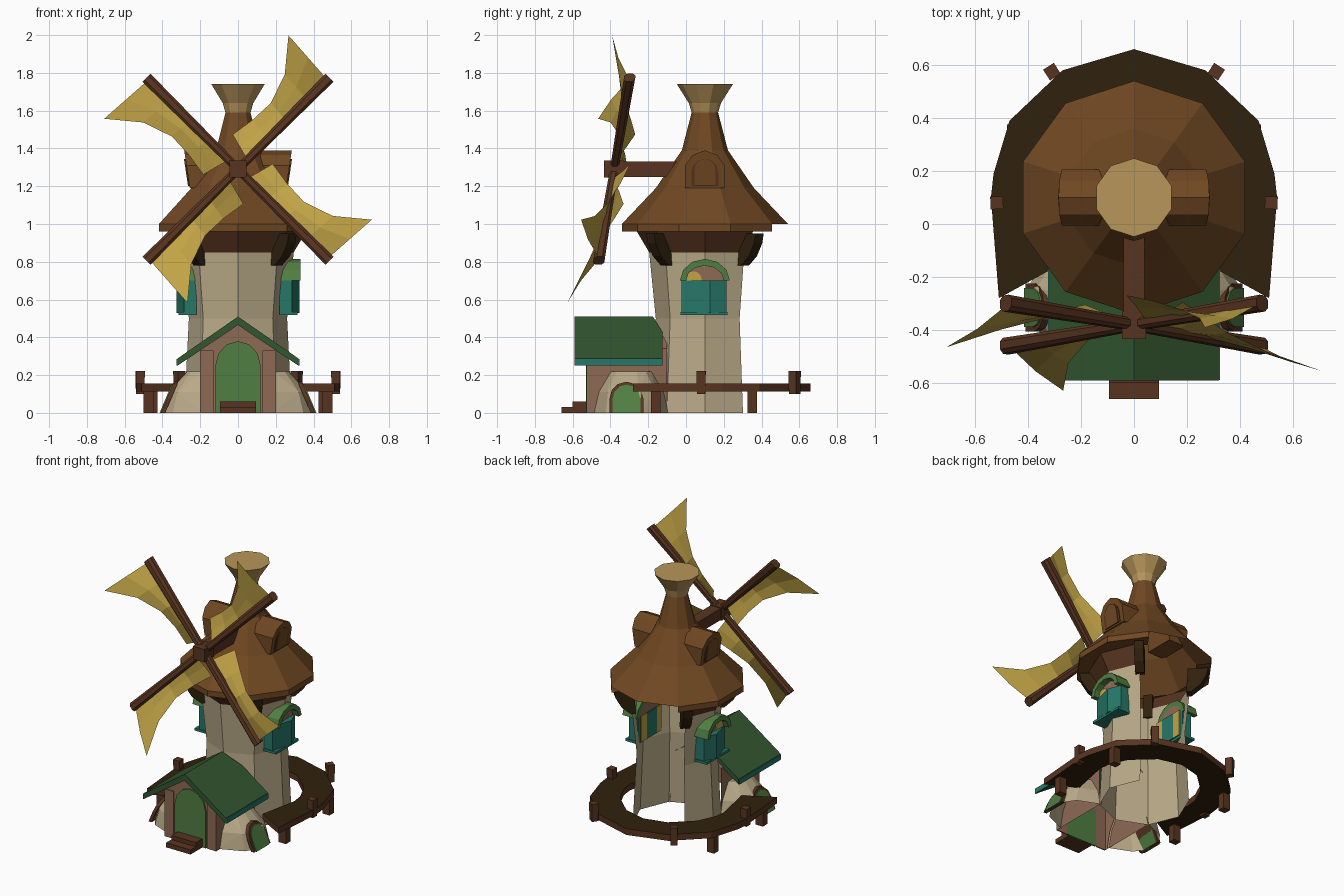
import bpy, bmesh, math
from math import sin, cos, pi, atan2

if "Cube" in bpy.data.objects:
    bpy.data.objects.remove(bpy.data.objects["Cube"])

def material(name, r, g, b):
    m = bpy.data.materials.new(name)
    lin = lambda c: (c / 255 / 12.92) if c < 10 else ((c / 255 + 0.055) / 1.055) ** 2.4
    m.diffuse_color = (lin(r), lin(g), lin(b), 1)
    m.use_nodes = True
    m.node_tree.nodes["Principled BSDF"].inputs["Base Color"].default_value = m.diffuse_color
    return m

STONE = material("pale stone", 186, 170, 136)
ROOF = material("roof brown", 112, 72, 34)
TAN = material("straw tan", 184, 150, 90)
SAIL = material("sail yellow", 194, 164, 70)
BEAM = material("timber brown", 88, 52, 32)
DECK = material("dark deck brown", 48, 33, 13)
WALL = material("clay wall", 142, 106, 84)
GREEN = material("dark green", 50, 86, 48)
LEAF = material("door green", 80, 126, 66)
TEAL = material("teal", 38, 120, 104)
CY = 0.1  # tower axis

def finish(bm, name, mats, rule=None, drop=None):
    bmesh.ops.recalc_face_normals(bm, faces=bm.faces)
    bm.normal_update()
    if drop:
        bmesh.ops.delete(bm, geom=[f for f in bm.faces if drop(f)], context='FACES')
    if rule:
        for f in bm.faces:
            f.material_index = rule(f)
    me = bpy.data.meshes.new(name)
    bm.to_mesh(me)
    bm.free()
    for m in mats:
        me.materials.append(m)
    ob = bpy.data.objects.new(name, me)
    bpy.context.collection.objects.link(ob)
    return ob

def hull(name, pts, *mats, rule=None, drop=None):
    bm = bmesh.new()
    for p in pts:
        bm.verts.new(p)
    bmesh.ops.convex_hull(bm, input=bm.verts)
    bmesh.ops.delete(bm, geom=[v for v in bm.verts if not v.link_faces], context='VERTS')
    bmesh.ops.dissolve_limit(bm, angle_limit=0.01, verts=bm.verts, edges=bm.edges)
    return finish(bm, name, mats, rule, drop)

def box(name, x0, x1, y0, y1, z0, z1, mat):
    return hull(name, [(x, y, z) for x in (x0, x1) for y in (y0, y1) for z in (z0, z1)], mat)

def prism(name, pts, axis, a, b, mat, drop=None):
    """Extrude a (side, z) outline along x or y."""
    bm = bmesh.new()
    at = (lambda d, p: (d, p[0], p[1])) if axis == 'x' else (lambda d, p: (p[0], d, p[1]))
    A = [bm.verts.new(at(a, p)) for p in pts]
    B = [bm.verts.new(at(b, p)) for p in pts]
    bm.faces.new(A)
    bm.faces.new(B)
    n = len(pts)
    for i in range(n):
        bm.faces.new((A[i], A[(i + 1) % n], B[(i + 1) % n], B[i]))
    return finish(bm, name, [mat], drop=drop)

def arc(c, w, z, h, n=6):
    return [(c + w * cos(pi * i / n), z + h * sin(pi * i / n)) for i in range(n + 1)]

def lathe(name, n, prof, mat, open_back=False, cap=False):
    """Turned shape with one corner at the back; open_back leaves the two back faces out."""
    bm = bmesh.new()
    rings = [[bm.verts.new((r * cos(pi / 2 + 2 * pi * i / n), CY + r * sin(pi / 2 + 2 * pi * i / n), z))
              for i in range(n)] for r, z in prof]
    for a, b in zip(rings, rings[1:]):
        for i in (range(1, n - 1) if open_back else range(n)):
            j = (i + 1) % n
            bm.faces.new((a[i], a[j], b[j], b[i]))
    if cap:
        bm.faces.new(rings[-1])
    bmesh.ops.delete(bm, geom=[v for v in bm.verts if not v.link_faces], context='VERTS')
    return finish(bm, name, [mat])

# tower, collar and roof
lathe("tower", 8, [(.285, 0), (.26, .5), (.295, .85)], STONE, open_back=True)
lathe("collar", 8, [(.295, .85), (.36, .96)], BEAM, open_back=True)
lathe("roof_rim", 10, [(.34, .96), (.44, .96), (.44, 1.0)], ROOF, open_back=True)
lathe("roof", 10, [(.44, 1.0), (.26, 1.19), (.122, 1.39), (.07, 1.59)], ROOF)
lathe("roof_funnel", 10, [(.07, 1.59), (.085, 1.64), (.148, 1.74)], TAN, cap=True)
for k in range(4):
    a = pi / 4 + k * pi / 2
    pts = [(r * cos(a) - t * sin(a), CY + r * sin(a) + t * cos(a), z)
           for t in (-.03, .03) for r, z in ((.27, .78), (.30, .78), (.36, .83), (.40, .9), (.41, .95), (.28, .95))]
    hull("collar_bracket", pts, DECK)

# sail shaft, hub, beams and cloth
box("shaft", -.04, .04, -.38, 0, 1.25, 1.33, BEAM)
box("hub", -.045, .045, -.435, -.33, 1.245, 1.335, BEAM)
def blade_point(a, u, v, w):
    X, Z = u * cos(a) - v * sin(a), u * sin(a) + v * cos(a)
    return (X, -.38 + .168 * Z - w, 1.29 + Z)
for k in range(4):
    a = pi / 4 + k * pi / 2
    hull("sail_beam", [blade_point(a, u, s * t, w * t) for u, t in ((0, .022), (.685, .03))
                       for s, w in ((1, .5), (1, -.5), (-1, .5), (-1, -.5), (.5, 1), (.5, -1), (-.5, 1), (-.5, -1))], BEAM)
    bm = bmesh.new()
    rows = []
    for u0, u1, v, w in ((.07, .11, .15, -.08), (.22, .24, .13, -.045), (.36, .37, .125, 0),
                         (.52, .53, .18, .06), (.67, .69, .312, .13)):
        rows.append([bm.verts.new(blade_point(a, u0 + (u1 - u0) * t, v * t, w * t + .03 * sin(pi * t) * (u0 - .25)))
                     for t in (0, .5, 1)])
    for r, s in zip(rows, rows[1:]):
        for i in (0, 1):
            bm.faces.new((r[i], r[i + 1], s[i + 1], s[i]))
    finish(bm, "sail_cloth", [SAIL])

# porch house, open underneath and towards the tower
prism("house_walls", [(-.2, 0), (.2, 0), (.2, .34), (0, .475), (-.2, .34)], 'y', -.52, -.1, WALL,
      drop=lambda f: f.normal.y > .9 or f.normal.z < -.9)
prism("front_door", [(-.12, 0), (.12, 0)] + arc(0, .12, .25, .13), 'y', -.53, -.52, LEAF)
box("step_low", -.095, .095, -.66, -.52, 0, .032, BEAM)
box("step_high", -.095, .095, -.6, -.52, .03, .06, BEAM)
for s in (-1, 1):
    hull("house_roof", [(s * x, y, z) for x, yb in ((0, -.175), (.12, -.125), (.32, -.125))
                        for z in (.51 - .694 * x, .465 - .672 * x) for y in (-.59, yb)], GREEN)
    box("roof_fascia", s * .317, s * .325, -.588, -.127, .25, .285, TEAL)
    box("door_post", s * .13, s * .2, -.528, -.52, 0, .33, WALL)

    # stone mound on each side of the house, with a small leaning round door
    ring = [(.19, .20, 0), (.41, .19, 0), (.375, .175, .11), (.27, .11, .22), (.19, .11, .22)]
    half = [-pi / 2, -pi / 4, -pi / 12, pi / 12, pi / 4, pi / 2]
    hull("stone_mound", [(s * (.19 + (rx - .19) * cos(t)), -.29 + ry * sin(t), z) for rx, ry, z in ring for t in half],
         STONE, drop=lambda f: f.normal.z < -.9 or abs(f.normal.x) > .99)
    for name, w, top, off, m in (("mound_door_frame", .09, .165, .004, BEAM), ("mound_door", .073, .15, .01, LEAF)):
        out = [(-.315 - w, 0), (-.315 + w, 0)] + arc(-.315, w, top - w, w)
        hull(name, [(s * (.405 - .42 * z + d), y, z) for y, z in out for d in (-.02, off)], m)

    # tower windows: arch, bowed shutters, sill and inner panes
    prism("window_arch", arc(.1, .132, .70, .115) + arc(.1, .1, .70, .08)[::-1], 'x', s * .22, s * .33, LEAF)
    prism("window_top_panel", arc(.1, .1, .70, .08), 'x', s * .22, s * .285, WALL)
    prism("window_top_glow", arc(.04, .045, .70, .05), 'x', s * .285, s * .291, SAIL)
    hull("window_shutters", [(s * x, y, z) for x, y in ((.22, -.025), (.285, -.025), (.325, .128), (.29, .215), (.22, .215))
                             for z in (.53, .70)], TEAL)
    box("window_sill", s * .22, s * .315, -.03, .22, .518, .535, TEAL)
    for y0, y1, m in ((-.02, .03, SAIL), (.03, .14, TEAL), (.14, .2, SAIL)):
        box("inner_pane", s * .205, s * .213, y0, y1, .53, .71, m)

    # roof dormers
    shape = [(-.005, 1.19), (.205, 1.19), (.205, 1.31), (.165, 1.365), (.1, 1.39), (.035, 1.365), (-.005, 1.31)]
    hull("dormer", [(s * x, y, z) for y, z in shape for x in (.12, .255 + .03 * (z - 1.19) / .2)], ROOF)
    for name, w, off, m in (("dormer_frame", .072, .004, BEAM), ("dormer_window", .055, .008, ROOF)):
        out = [(.1 - w, 1.2), (.1 + w, 1.2)] + arc(.1, w, 1.345 - w, w)
        hull(name, [(s * (.255 + .15 * (z - 1.19) + d), y, z) for y, z in out for d in (-.01, off)], m)

    # curved deck segments, dark planks with timber edges
    outer = [(0, .66), (.27, .58), (.47, .39), (.53, .19), (.54, .1), (.51, -.28)]
    inner = [(0, .47), (.16, .43), (.3, .3), (.355, .18), (.365, .1), (.31, -.17)]
    for i in range(5):
        hull("deck_segment", [(s * x, y, z) for x, y in (outer[i], outer[i + 1], inner[i], inner[i + 1])
                              for z in (.112, .155)], DECK, BEAM, rule=lambda f: 0 if abs(f.normal.z) > .5 else 1)
    # flared railing posts and legs
    for x, y in ((.31, .575), (.518, .08)):
        t = atan2(y - CY, x)
        hull("deck_post", [(s * (x + r * (p * cos(t) - q * sin(t))), y + r * (p * sin(t) + q * cos(t)), z)
                           for p in (-1, 1) for q in (-1, 1)
                           for r, z in ((.022, .10), (.022, .16), (.016, .165), (.024, .222))], BEAM)
    for x, y in ((.45, .35), (.47, -.16)):
        box("deck_leg", s * (x - .025), s * (x + .03), y - .025, y + .025, 0, .115, BEAM)
